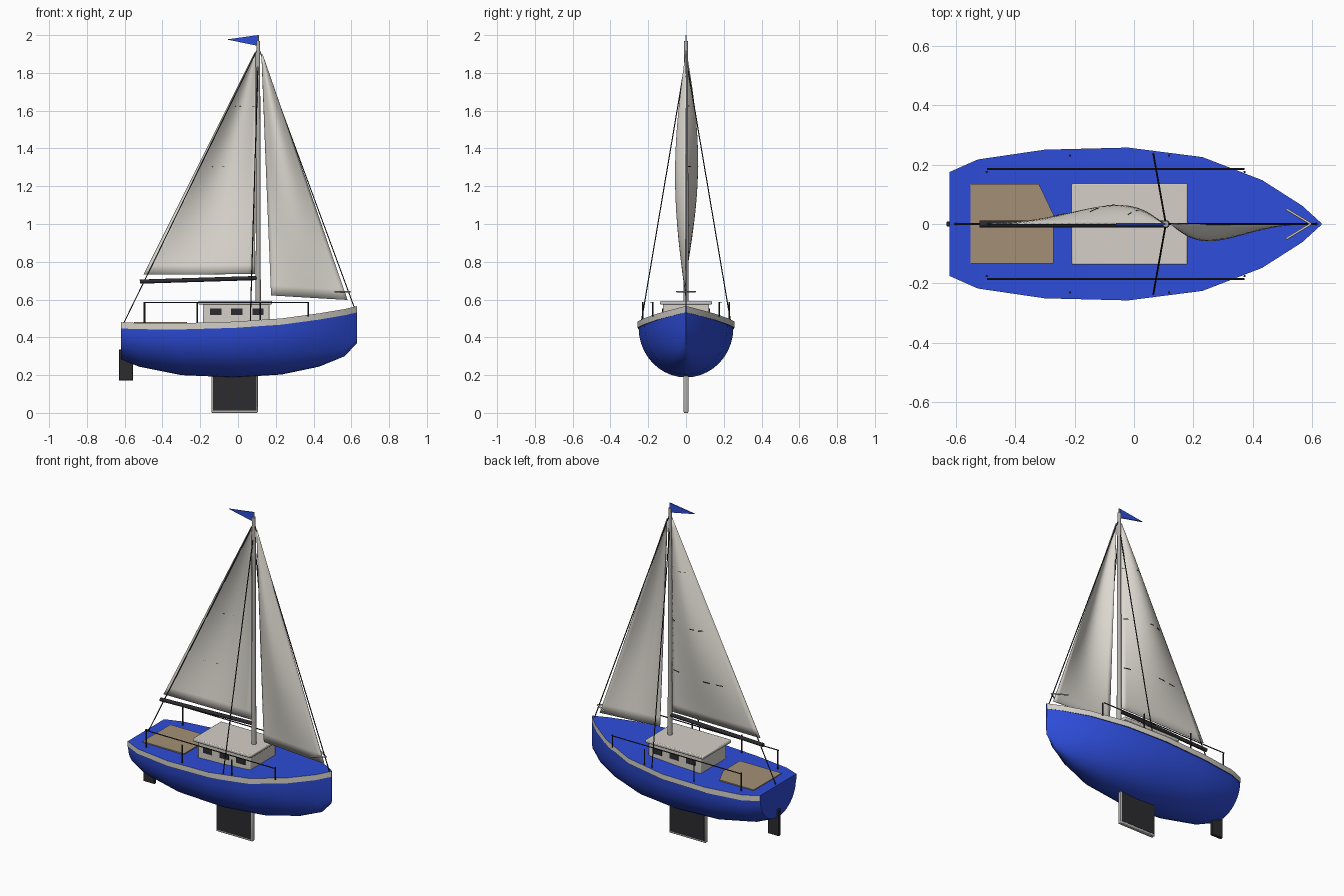
import bpy, bmesh
from math import sin, cos, pi, radians
from mathutils import Vector

if "Cube" in bpy.data.objects:
    bpy.data.objects.remove(bpy.data.objects["Cube"])


def mat(name, r, g, b):
    m = bpy.data.materials.new(name)
    m.diffuse_color = (r, g, b, 1)
    m.use_nodes = True
    m.node_tree.nodes["Principled BSDF"].inputs["Base Color"].default_value = m.diffuse_color
    return m


BLUE = mat("blue", 0.027, 0.073, 0.69)
CREAM = mat("cream", 0.66, 0.63, 0.57)
SAIL = mat("sailcloth", 0.72, 0.69, 0.63)
DARK = mat("dark", 0.025, 0.025, 0.03)
TAN = mat("tan", 0.37, 0.28, 0.18)
GREY = mat("metal", 0.45, 0.44, 0.42)


def make(name, verts, faces, *mats, angle=35):
    me = bpy.data.meshes.new(name)
    me.from_pydata(verts, [], faces)
    bm = bmesh.new()
    bm.from_mesh(me)
    bmesh.ops.recalc_face_normals(bm, faces=bm.faces)
    bm.to_mesh(me)
    bm.free()
    for m in mats:
        me.materials.append(m)
    me.shade_smooth()
    me.set_sharp_from_angle(angle=radians(angle))
    ob = bpy.data.objects.new(name, me)
    bpy.context.collection.objects.link(ob)
    return ob


def prism(name, pts, lo, hi, m, axis='z'):
    """Extrude an outline along z (points are xy) or y (points are xz)."""
    n = len(pts)
    put = (lambda p, h: (p[0], p[1], h)) if axis == 'z' else (lambda p, h: (p[0], h, p[1]))
    v = [put(p, lo) for p in pts] + [put(p, hi) for p in pts]
    f = [list(range(n)), list(range(n, 2 * n))]
    f += [[i, (i + 1) % n, n + (i + 1) % n, n + i] for i in range(n)]
    return make(name, v, f, m)


def box(name, x0, x1, y0, y1, z0, z1, m, bevel=0):
    ob = prism(name, [(x0, y0), (x1, y0), (x1, y1), (x0, y1)], z0, z1, m)
    if bevel:
        b = ob.modifiers.new("bevel", 'BEVEL')
        b.width, b.segments = bevel, 2
    return ob


def rod(name, a, b, r, m, r2=None, n=10):
    a, b = Vector(a), Vector(b)
    q = (b - a).to_track_quat('Z', 'Y')
    v = [p + q @ Vector((s * cos(2 * pi * i / n), s * sin(2 * pi * i / n), 0))
         for p, s in ((a, r), (b, r2 or r)) for i in range(n)]
    f = [[i, (i + 1) % n, n + (i + 1) % n, n + i] for i in range(n)]
    f += [list(range(n)), list(range(n, 2 * n))]
    return make(name, v, f, m, angle=50)


# Hull lofted through stations: x, half width, deck height, bottom height
stations = [(-0.62, 0.175, 0.480, 0.285), (-0.525, 0.217, 0.476, 0.245),
            (-0.30, 0.25, 0.475, 0.20), (-0.02, 0.257, 0.483, 0.188),
            (0.23, 0.225, 0.500, 0.203), (0.43, 0.148, 0.527, 0.245),
            (0.565, 0.062, 0.550, 0.30), (0.63, 0.003, 0.565, 0.37)]
N = 20
verts, faces = [], []
for x, w, zd, zk in stations:
    zs = zd - 0.033
    verts += [(x, w, zd), (x, w, zs)]
    for j in range(N + 1):
        t = pi * j / N
        verts.append((x, 0.975 * w * cos(t), zs - (zs - zk) * sin(t)))
    verts += [(x, -w, zs), (x, -w, zd)]
R = N + 5
for i in range(len(stations) - 1):
    for j in range(R):
        k = (j + 1) % R
        faces.append((i * R + j, i * R + k, (i + 1) * R + k, (i + 1) * R + j))
faces += [list(range(R)), list(range((len(stations) - 1) * R, len(stations) * R))]
hull = make("hull", verts, faces, BLUE, CREAM, angle=40)
# Cream rubbing strake along both sides
for i, p in enumerate(hull.data.polygons):
    if i < (len(stations) - 1) * R and i % R in (0, R - 2):
        p.material_index = 1

# Keel with pale rim, and rudder
keel = box("keel", -0.14, 0.105, -0.0125, 0.0125, 0.0, 0.24, GREY, 0.005)
for s in (-1, 1):
    box("keel_side", -0.132, 0.097, s * 0.013 - 0.001, s * 0.013 + 0.001, 0.012, 0.22, DARK)
box("rudder", -0.63, -0.556, -0.009, 0.009, 0.172, 0.335, DARK, 0.003)

# Cockpit floor and cabin
prism("cockpit_floor", [(-0.55, -0.133), (-0.27, -0.133), (-0.27, 0.03),
                        (-0.32, 0.135), (-0.55, 0.135)], 0.465, 0.482, TAN)
box("cabin", -0.185, 0.168, -0.122, 0.122, 0.45, 0.576, CREAM, 0.005)
box("cabin_roof", -0.21, 0.18, -0.137, 0.137, 0.574, 0.593, CREAM, 0.005)
for x in (-0.118, -0.006, 0.106):
    for s in (-1, 1):
        box("window", x - 0.03, x + 0.03, s * 0.122 - 0.004, s * 0.122 + 0.004,
            0.517, 0.552, DARK)

# Mast, boom and pennant
rod("mast", (0.107, 0, 0.5), (0.107, 0, 1.97), 0.014, GREY, 0.010, 16)
rod("masthead_pole", (0.107, 0, 1.96), (0.107, 0, 2.0), 0.003, GREY)
rod("boom", (-0.52, 0, 0.695), (0.107, 0, 0.714), 0.011, DARK, n=12)
prism("pennant", [(0.105, 2.0), (0.105, 1.943), (-0.06, 1.977)], -0.003, 0.003, BLUE, 'y')


# Sails: triangular grids with a belly
def sail_point(s, u, v):
    aft, fore, head, belly = s
    p = Vector(aft).lerp(Vector(fore), u).lerp(Vector(head), v)
    p.y += belly * sin(pi * u) * sin(pi * v)
    return p


def sail(name, s, nu=16, nv=24):
    v = [sail_point(s, i / nu, j / nv * 0.99) for j in range(nv + 1) for i in range(nu + 1)]
    w = nu + 1
    f = [(j * w + i, j * w + i + 1, (j + 1) * w + i + 1, (j + 1) * w + i)
         for j in range(nv) for i in range(nu)]
    ob = make(name, v, f, SAIL)
    m = ob.modifiers.new("thickness", 'SOLIDIFY')
    m.thickness, m.offset = 0.004, 0


main = ((-0.50, 0, 0.732), (0.09, 0, 0.735), (0.095, 0, 1.92), 0.062)
jib = ((0.175, 0, 0.622), (0.58, 0, 0.598), (0.125, 0, 1.91), -0.056)
sail("mainsail", main)
sail("jib", jib)

# Batten ends showing on the mainsail
for v in (0.22, 0.48, 0.75):
    for u in (0.22, 0.4, 0.88):
        a, b = sail_point(main, u, v), sail_point(main, u + 0.09, v)
        a.y += 0.001
        b.y += 0.001
        rod("batten", a, b, 0.003, DARK, n=6)

# Standing rigging
rod("forestay", (0.615, 0, 0.56), (0.11, 0, 1.93), 0.003, DARK, n=6)
rod("backstay", (-0.605, 0, 0.475), (0.105, 0, 1.93), 0.003, DARK, n=6)
for s in (-1, 1):
    rod("shroud", (0.065, s * 0.236, 0.485), (0.107, 0, 1.88), 0.003, DARK, n=6)
    # Guard rail and stanchions
    rod("rail", (-0.495, s * 0.185, 0.585), (0.372, s * 0.185, 0.585), 0.003, DARK, n=6)
    for x, y, z in ((-0.495, 0.175, 0.47), (-0.215, 0.23, 0.47),
                    (0.118, 0.23, 0.48), (0.372, 0.175, 0.51)):
        rod("stanchion", (x, s * y, z), (x, s * y, 0.587), 0.004, DARK, n=8)
    # Bow pulpit arms
    rod("pulpit", (0.512, s * 0.05, 0.642), (0.595, 0, 0.642), 0.004, CREAM, n=8)
